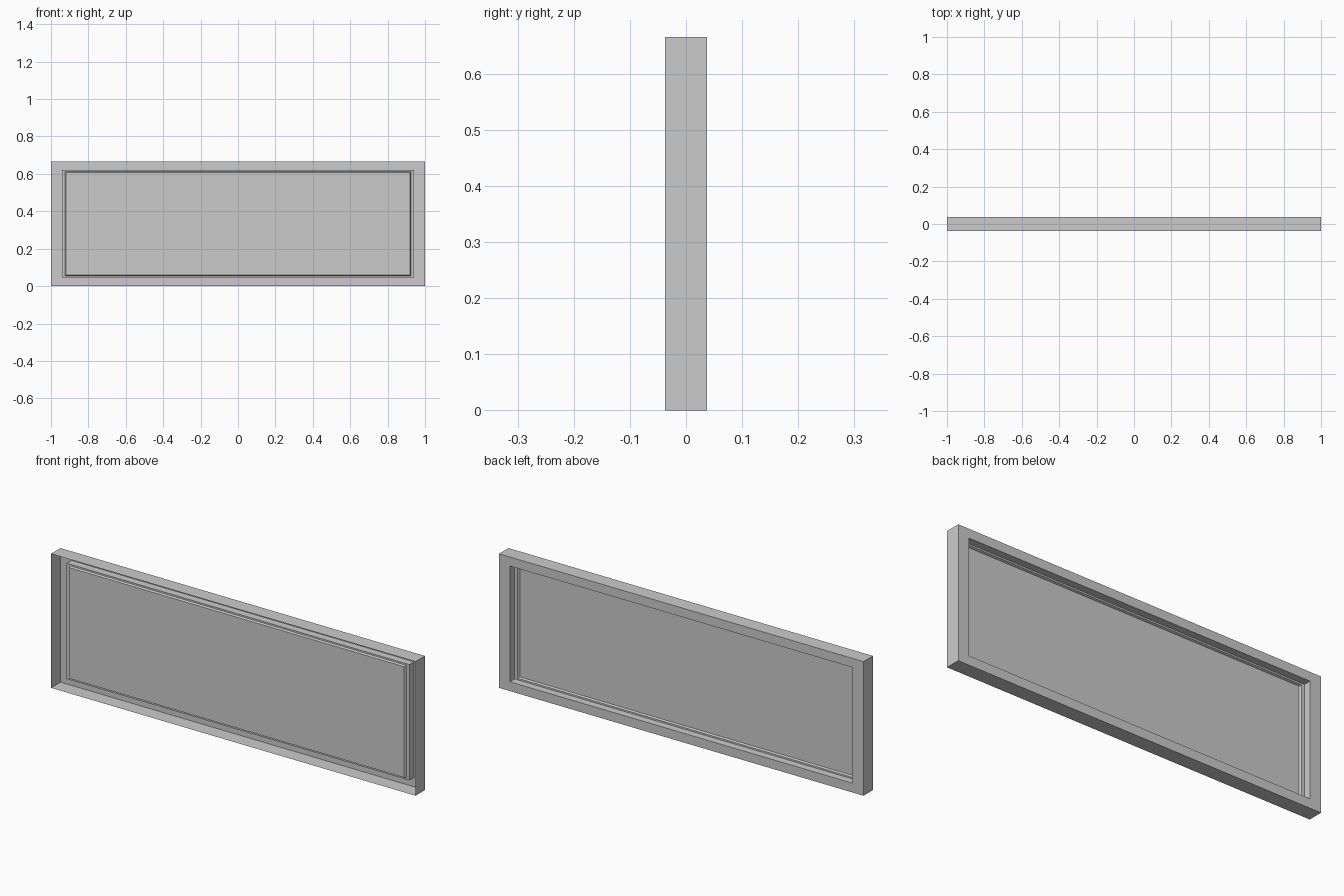
import bpy, bmesh

if "Cube" in bpy.data.objects:
    bpy.data.objects.remove(bpy.data.objects["Cube"])

def rect(hw, z0, z1, y):
    return [(-hw, y, z0), (hw, y, z0), (hw, y, z1), (-hw, y, z1)]

def loft(name, loops, cap=False):
    """Join nested rectangular loops into an open shell, optionally capping the last."""
    bm = bmesh.new()
    rings = [[bm.verts.new(p) for p in rect(*l)] for l in loops]
    for a, b in zip(rings, rings[1:]):
        for i in range(4):
            j = (i + 1) % 4
            bm.faces.new((a[i], a[j], b[j], b[i]))
    if cap:
        bm.faces.new(rings[-1])
    bmesh.ops.recalc_face_normals(bm, faces=bm.faces)
    me = bpy.data.meshes.new(name)
    bm.to_mesh(me)
    bm.free()
    ob = bpy.data.objects.new(name, me)
    bpy.context.collection.objects.link(ob)
    return ob

D = 0.037
# Outer casing: open at the front, flat border at the back, recess walls
loft("frame_shell", [
    (1.0, 0.0, 0.665, -D),
    (1.0, 0.0, 0.665, D),
    (0.94, 0.046, 0.62, D),
    (0.94, 0.046, 0.62, 0.0),
])
# Inner step with the recessed panel
loft("inset_panel", [
    (0.94, 0.046, 0.62, 0.0),
    (0.925, 0.054, 0.612, 0.0),
    (0.919, 0.058, 0.608, -0.01),
], cap=True)
